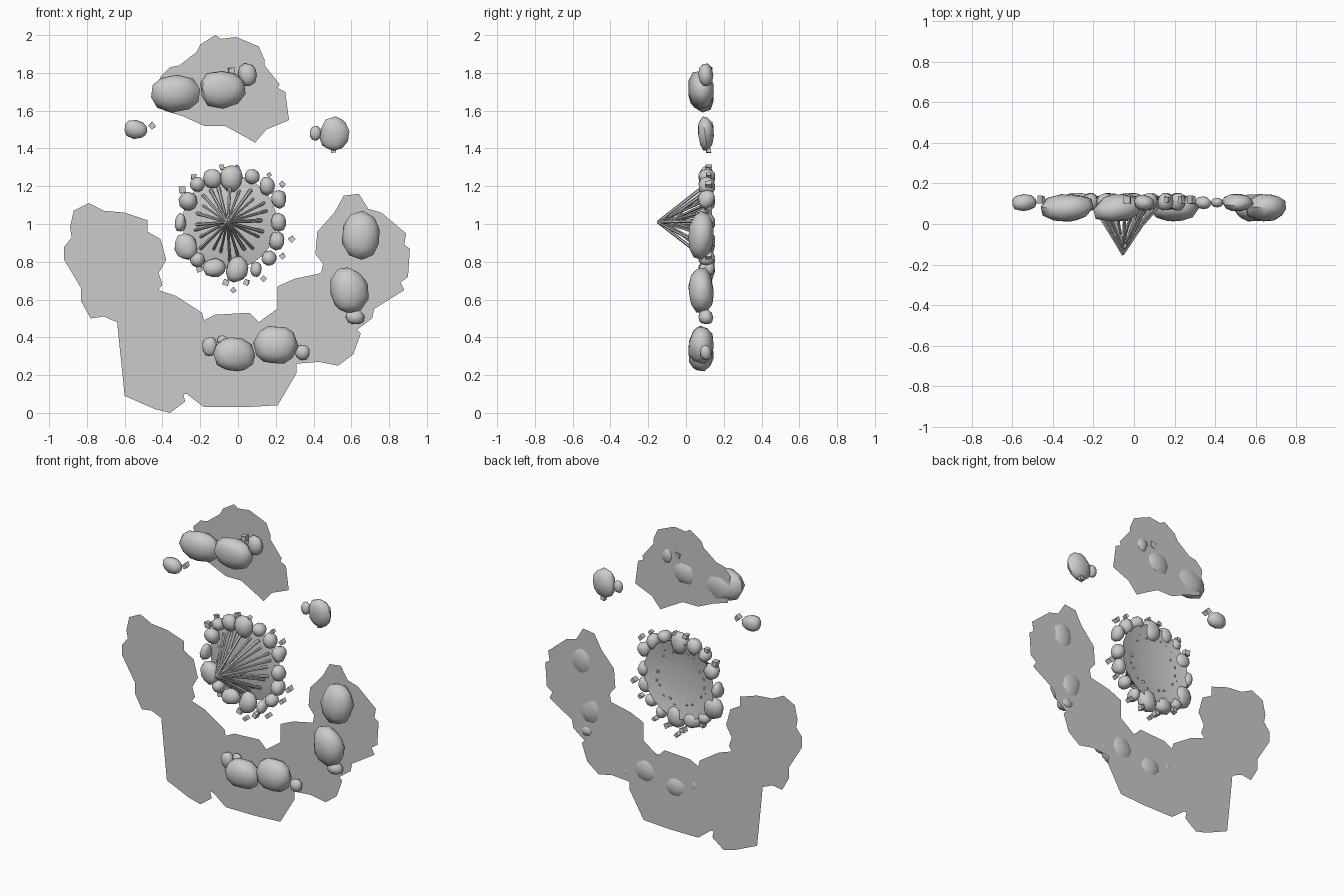
import bpy, bmesh, math, random
from mathutils import Vector, Matrix

random.seed(7)
default_cube = bpy.data.objects.get("Cube")
if default_cube:
    bpy.data.objects.remove(default_cube, do_unlink=True)

# One plain grey for everything
grey = bpy.data.materials.new("stone_grey")
grey.use_nodes = True
colour = (0.6, 0.6, 0.6, 1)
grey.diffuse_color = colour
grey.node_tree.nodes["Principled BSDF"].inputs["Base Color"].default_value = colour


def finish(bm, name, smooth_angle=None):
    """Turn a bmesh into a named grey object."""
    mesh = bpy.data.meshes.new(name)
    bm.to_mesh(mesh)
    bm.free()
    mesh.materials.append(grey)
    if smooth_angle:
        for face in mesh.polygons:
            face.use_smooth = True
        mesh.set_sharp_from_angle(angle=math.radians(smooth_angle))
    obj = bpy.data.objects.new(name, mesh)
    bpy.context.collection.objects.link(obj)
    return obj


def ground_patch(name, outline, depth):
    """Flat ragged sheet facing the front; outline in hundredths."""
    bm = bmesh.new()
    face = bm.faces.new([bm.verts.new((x / 100, depth, z / 100)) for x, z in outline])
    face.normal_update()
    if face.normal.y > 0:
        face.normal_flip()
    bmesh.ops.triangulate(bm, faces=[face])
    finish(bm, name)


def fit(bm, centre, half):
    """Scale and move the geometry to fill a given box exactly."""
    for axis in range(3):
        values = [v.co[axis] for v in bm.verts]
        low, high = min(values), max(values)
        for v in bm.verts:
            share = (v.co[axis] - low) / (high - low) * 2 - 1
            v.co[axis] = centre[axis] + share * half[axis]


def rock(name, x, z, half_x, half_z, y, half_y):
    """Boxy rounded boulder with random chipped corners."""
    bm = bmesh.new()
    bmesh.ops.create_icosphere(bm, subdivisions=1, radius=1)
    turn = Matrix.Rotation(random.uniform(0, math.tau), 3, Vector((1, 2, 3)).normalized())
    for v in bm.verts:
        d = turn @ v.co
        boxy = Vector([math.copysign(abs(c) ** 0.75, c) for c in d])
        v.co = boxy * random.uniform(0.85, 1.1)
    hull = bmesh.ops.convex_hull(bm, input=bm.verts)
    spare = [g for g in hull["geom_interior"] if isinstance(g, bmesh.types.BMVert)]
    bmesh.ops.delete(bm, geom=spare, context="VERTS")
    bmesh.ops.subdivide_edges(bm, edges=bm.edges[:], cuts=1, smooth=0.6, use_grid_fill=True)
    fit(bm, (x, y, z), (half_x, half_y, half_z))
    bmesh.ops.recalc_face_normals(bm, faces=bm.faces[:])
    finish(bm, name, 40)


def pebble(name, x, z, size):
    """Tiny angular chip of stone."""
    bm = bmesh.new()
    bmesh.ops.create_cube(bm, size=1)
    turn = Matrix.Rotation(random.uniform(0, math.tau), 3, "Y")
    for v in bm.verts:
        v.co = turn @ v.co * random.uniform(0.75, 1.1)
    fit(bm, (x, 0.12, z), (size, size, size))
    finish(bm, name)


# Ground sheets
ground_patch("upper_ground_patch", [
    (-12, 200), (-9, 198), (-1, 199), (11, 194), (14, 187), (14, 184), (22, 174), (21, 172),
    (25, 170), (27, 155), (15, 150), (9, 143), (4, 146), (-7, 152), (-18, 152), (-29, 157),
    (-39, 160), (-41, 178), (-36, 183), (-31, 184), (-22, 191), (-20, 195)], 0.132)
ground_patch("left_ground_patch", [
    (-79, 111), (-71, 107), (-60, 106), (-48, 102), (-48, 96), (-41, 92), (-38, 81), (-42, 74),
    (-40, 68), (-43, 64), (-47, 51), (-64, 48), (-71, 51), (-78, 50), (-83, 59), (-83, 66),
    (-92, 81), (-92, 88), (-88, 93), (-89, 98), (-87, 107)], 0.134)
ground_patch("bottom_ground_patch", [
    (-64, 48), (-65, 66), (-55, 79), (-46, 76), (-42, 65), (-33, 62), (-19, 53), (-18, 49),
    (-12, 52), (6, 53), (11, 48), (22, 56), (31, 40), (31, 21), (21, 4), (3, 3), (-18, 3),
    (-27, 10), (-29, 10), (-28, 6), (-36, 0), (-44, 2), (-60, 9)], 0.132)
ground_patch("right_ground_patch", [
    (21, 53), (21, 67), (30, 71), (44, 74), (45, 79), (41, 84), (42, 96), (51, 106), (56, 115),
    (64, 116), (69, 108), (76, 106), (89, 95), (88, 89), (91, 87), (90, 72), (86, 69), (88, 65),
    (72, 55), (71, 50), (63, 44), (65, 42), (61, 31), (53, 25), (43, 27), (30, 26), (20, 40)], 0.134)

# Large boulders: x, z, half width, half height in hundredths
boulders = [(-33, 169, 13, 10), (-8, 171, 12, 10), (65, 94, 10, 13), (59, 65, 10, 12),
            (-2, 31, 11, 9), (20, 36, 12, 10)]
for i, spec in enumerate(boulders):
    x, z, w, h = (n / 100 for n in spec)
    rock(f"boulder_{i}", x, z, w, h, 0.08, 0.067)

# Mid-sized stones beside the boulders
stones = [(5, 179, 5, 6), (-54, 150, 6, 5), (51, 148, 8, 9), (41, 148, 3, 4), (62, 51, 5, 4),
          (-15, 35, 4, 5), (-8, 38, 3, 3), (34, 32, 4, 4)]
for i, spec in enumerate(stones):
    x, z, w, h = (n / 100 for n in spec)
    rock(f"side_stone_{i}", x, z, w, h, 0.105, min(0.042, w * 0.8))

# Ring of stones around the fire, offsets from the fire centre
FIRE_X, FIRE_Z = -0.045, 1.01
ring = [(1, 23, 6, 7), (12, 24, 4, 4), (20, 19, 4, 5), (26, 12, 4, 5), (26, 0, 4, 5),
        (25, -10, 4, 5), (21, -19, 4, 4), (14, -25, 3, 4), (4, -25, 6, 7), (-8, -24, 6, 5),
        (-17, -20, 4, 4), (-23, -13, 6, 7), (-26, 0, 3, 5), (-22, 11, 5, 5), (-17, 20, 4, 4),
        (-9, 23, 5, 5)]
for i, spec in enumerate(ring):
    x, z, w, h = (n / 100 for n in spec)
    rock(f"ring_stone_{i}", FIRE_X + x, FIRE_Z + z, w, h, 0.11, 0.043)

# Scattered pebbles around the ring and boulders
chips = [(-25, 17), (-19, 24), (-4, 29), (4, 29), (21, 25), (28, 20), (33, -9), (28, -18),
         (18, -30), (9, -32), (2, -36), (-2, -32), (-16, -25), (1, 80), (-41, 51), (55, 38)]
for i, (x, z) in enumerate(chips):
    pebble(f"pebble_{i}", FIRE_X + x / 100, FIRE_Z + z / 100, random.uniform(0.014, 0.022))

# Shallow ash bed inside the ring
bm = bmesh.new()
bmesh.ops.create_circle(bm, cap_ends=False, segments=24, radius=0.25)
rim = bm.edges[:]
for radius, rise in ((0.17, 0.018), (0.08, 0.028)):
    grown = bmesh.ops.extrude_edge_only(bm, edges=rim)["geom"]
    rim = [g for g in grown if isinstance(g, bmesh.types.BMEdge)
           and all(v in grown for v in g.verts)]
    for v in (g for g in grown if isinstance(g, bmesh.types.BMVert)):
        v.co = v.co.normalized() * radius
        v.co.z = rise
bmesh.ops.contextual_create(bm, geom=rim)
bm.transform(Matrix.Translation((FIRE_X, 0.137, FIRE_Z)) @ Matrix.Rotation(math.pi / 2, 4, "X"))
bmesh.ops.recalc_face_normals(bm, faces=bm.faces[:])
finish(bm, "ash_bed", 60)


def stick(name, start, end, thickness):
    """Six-sided branch between two points, thinner at the tip."""
    axis = end - start
    bm = bmesh.new()
    bmesh.ops.create_cone(bm, cap_ends=True, segments=6, radius1=thickness,
                          radius2=thickness * 0.7, depth=axis.length)
    turn = axis.to_track_quat("Z", "Y").to_matrix().to_4x4()
    bm.transform(Matrix.Translation((start + end) / 2) @ turn)
    finish(bm, name, 35)


# Cone of firewood leaning together toward the front
COUNT = 24
for i in range(COUNT):
    angle = math.tau * (i + random.uniform(-0.3, 0.3)) / COUNT
    out = Vector((math.cos(angle), 0, math.sin(angle)))
    reach = random.uniform(0.16, 0.21)
    tip = -0.15 if i % 3 == 0 else random.uniform(-0.12, -0.04)
    foot = Vector((FIRE_X, 0.12, FIRE_Z)) + out * reach
    lean = (tip + 0.15) * 0.35
    top = Vector((FIRE_X - 0.01, tip, FIRE_Z)) + out * lean
    stick(f"firewood_{i}", foot, top, random.uniform(0.007, 0.011))
